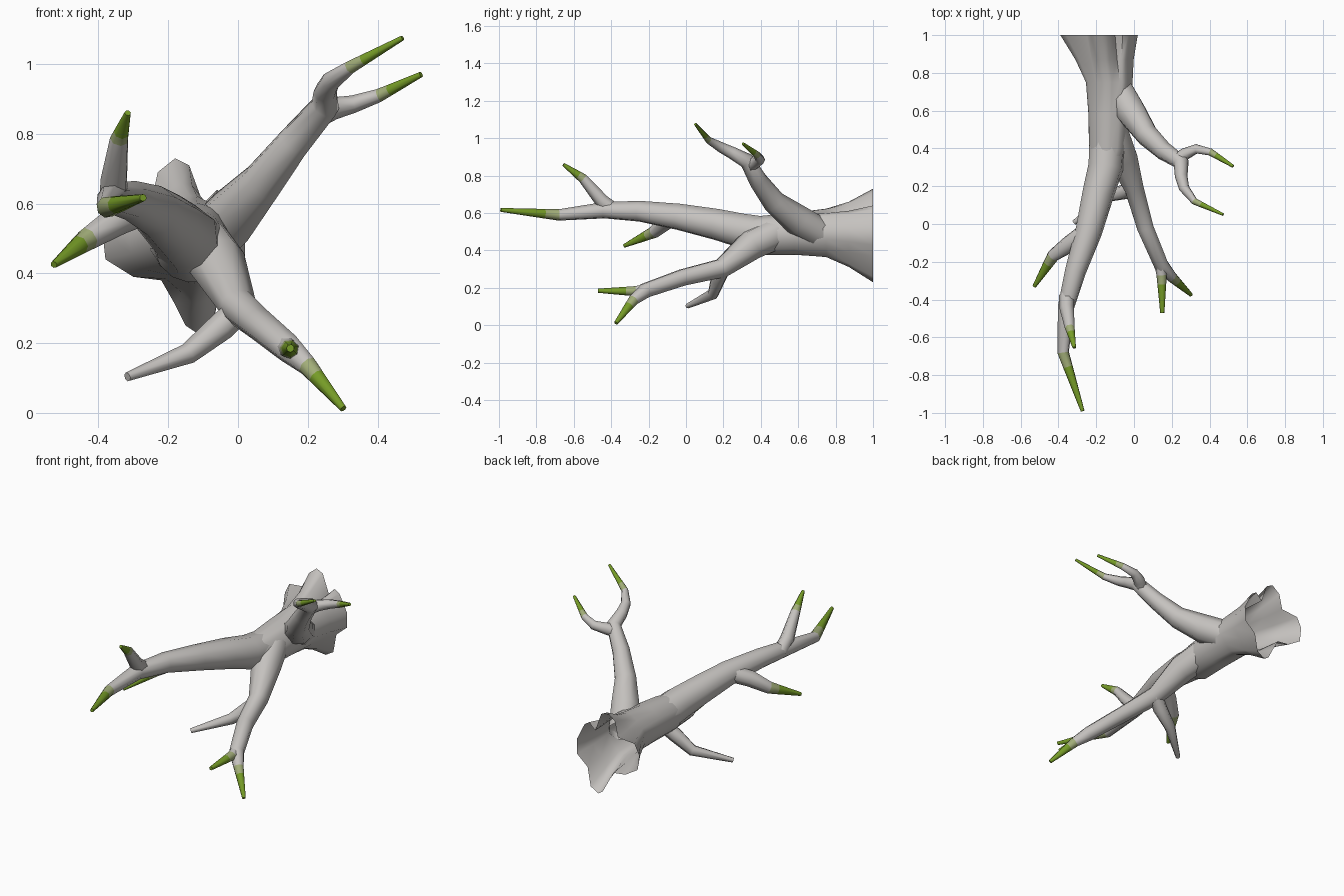
import bpy, math
from mathutils import Vector

if "Cube" in bpy.data.objects:
    bpy.data.objects.remove(bpy.data.objects["Cube"])


def material(name, rgb):
    m = bpy.data.materials.new(name)
    m.diffuse_color = (*rgb, 1)
    m.use_nodes = True
    m.node_tree.nodes["Principled BSDF"].inputs["Base Color"].default_value = m.diffuse_color
    return m


WOOD = material("pale_bark", (0.56, 0.54, 0.52))
MID = material("young_bark", (0.36, 0.42, 0.19))
GREEN = material("green_shoot", (0.18, 0.33, 0.02))


def loft(name, rings, mats, cap):
    n = len(rings[0])
    verts = [p for ring in rings for p in ring]
    faces, idx = [], []
    for k in range(len(rings) - 1):
        for i in range(n):
            j = (i + 1) % n
            faces.append((k * n + i, k * n + j, (k + 1) * n + j, (k + 1) * n + i))
            idx.append(mats[k])
    if cap:
        faces.append(tuple(range((len(rings) - 1) * n, len(rings) * n)))
        idx.append(mats[-1])
    me = bpy.data.meshes.new(name)
    me.from_pydata(verts, [], faces)
    for m in (WOOD, MID, GREEN):
        me.materials.append(m)
    me.polygons.foreach_set("material_index", idx)
    ob = bpy.data.objects.new(name, me)
    bpy.context.collection.objects.link(ob)
    bpy.ops.object.select_all(action='DESELECT')
    ob.select_set(True)
    bpy.context.view_layer.objects.active = ob
    bpy.ops.object.shade_smooth_by_angle(angle=math.radians(60))
    return ob


def branch(name, path, green=True, n=7):
    """Tapered tube along (x, y, z, radius) points; the last stretch fades to green."""
    pts = [Vector(p) for p in path]
    mats = [0] * (len(pts) - 1)
    if green:
        a, b = pts[-2], pts[-1]
        pts[-1:] = [a.lerp(b, 0.25), b]
        mats[-1:] = [1, 2]
    pos = [p.to_3d() for p in pts]
    rings, side = [], Vector((0.3, 0.2, 1))
    for k, p in enumerate(pos):
        before = (p - pos[k - 1]).normalized() if k else Vector()
        after = (pos[k + 1] - p).normalized() if k < len(pos) - 1 else Vector()
        t = (before + after).normalized()
        side = (side - t * side.dot(t)).normalized()
        up = t.cross(side)
        r = pts[k][3] * 1.04
        rings.append([p + r * (side * math.cos(2 * math.pi * i / n)
                               + up * math.sin(2 * math.pi * i / n)) for i in range(n)])
    return loft(name, rings, mats, True)


# Trunk: open lobed root flare blending into a round stem
flare = [(.02, .43), (.02, .52), (-.03, .62), (-.06, .64), (-.10, .60), (-.14, .71),
         (-.18, .73), (-.23, .69), (-.25, .60), (-.36, .59), (-.39, .53), (-.38, .44),
         (-.30, .39), (-.22, .38), (-.18, .31), (-.15, .25), (-.12, .23), (-.07, .26),
         (-.05, .37)]
rings = []
for y, blend, cx, cz, r in [(1, 1, -.15, .49, .13), (.87, .42, -.135, .49, .12),
                            (.75, .10, -.125, .495, .117), (.58, 0, -.13, .49, .113),
                            (.40, 0, -.135, .48, .105), (.28, 0, -.15, .50, .07)]:
    ring = []
    for x, z in flare:
        a = math.atan2(z - .48, x + .16)
        ring.append(Vector((cx + r * math.cos(a), y, cz + r * math.sin(a)))
                    .lerp(Vector((x, y, z)), blend))
    rings.append(ring)
loft("trunk", rings, [0] * 5, True)

# Long left limb with its two side shoots
branch("left_limb", [(-.14, .46, .48, .095), (-.15, .30, .505, .092), (-.19, .16, .54, .083),
                     (-.24, -.04, .58, .070), (-.31, -.25, .61, .055), (-.36, -.44, .615, .043),
                     (-.375, -.68, .59, .030), (-.272, -.99, .617, .010)], n=8)
branch("left_upper_shoot", [(-.355, -.38, .61, .040), (-.355, -.45, .665, .038),
                            (-.34, -.55, .785, .026), (-.316, -.655, .86, .009)])
branch("left_lower_shoot", [(-.28, -.06, .58, .045), (-.345, -.11, .555, .045),
                            (-.43, -.17, .50, .033), (-.528, -.33, .425, .010)])

# Lower right limb, forked at the end, with a bare twig
branch("lower_limb", [(-.11, .48, .49, .085), (-.06, .35, .43, .080), (.0, .19, .305, .052),
                      (.06, -.02, .255, .045), (.145, -.22, .185, .040), (.20, -.28, .135, .028),
                      (.302, -.375, .012, .010)], n=8)
branch("lower_fork_shoot", [(.13, -.17, .20, .030), (.147, -.27, .183, .027),
                            (.15, -.47, .185, .011)])
branch("bare_twig", [(.01, .20, .30, .038), (-.05, .17, .245, .040), (-.145, .145, .168, .030),
                     (-.317, .008, .103, .013)], green=False)

# Upper right limb with two curved shoots
branch("upper_limb", [(-.09, .72, .49, .080), (-.02, .60, .56, .080), (.07, .47, .66, .060),
                      (.16, .385, .775, .048), (.25, .325, .88, .040), (.25, .25, .92, .032),
                      (.265, .19, .95, .027), (.32, .12, .99, .018), (.472, .05, 1.075, .007)], n=8)
branch("upper_fork_shoot", [(.22, .33, .85, .036), (.27, .37, .872, .032), (.33, .397, .885, .025),
                            (.405, .38, .91, .019), (.525, .305, .97, .008)])
